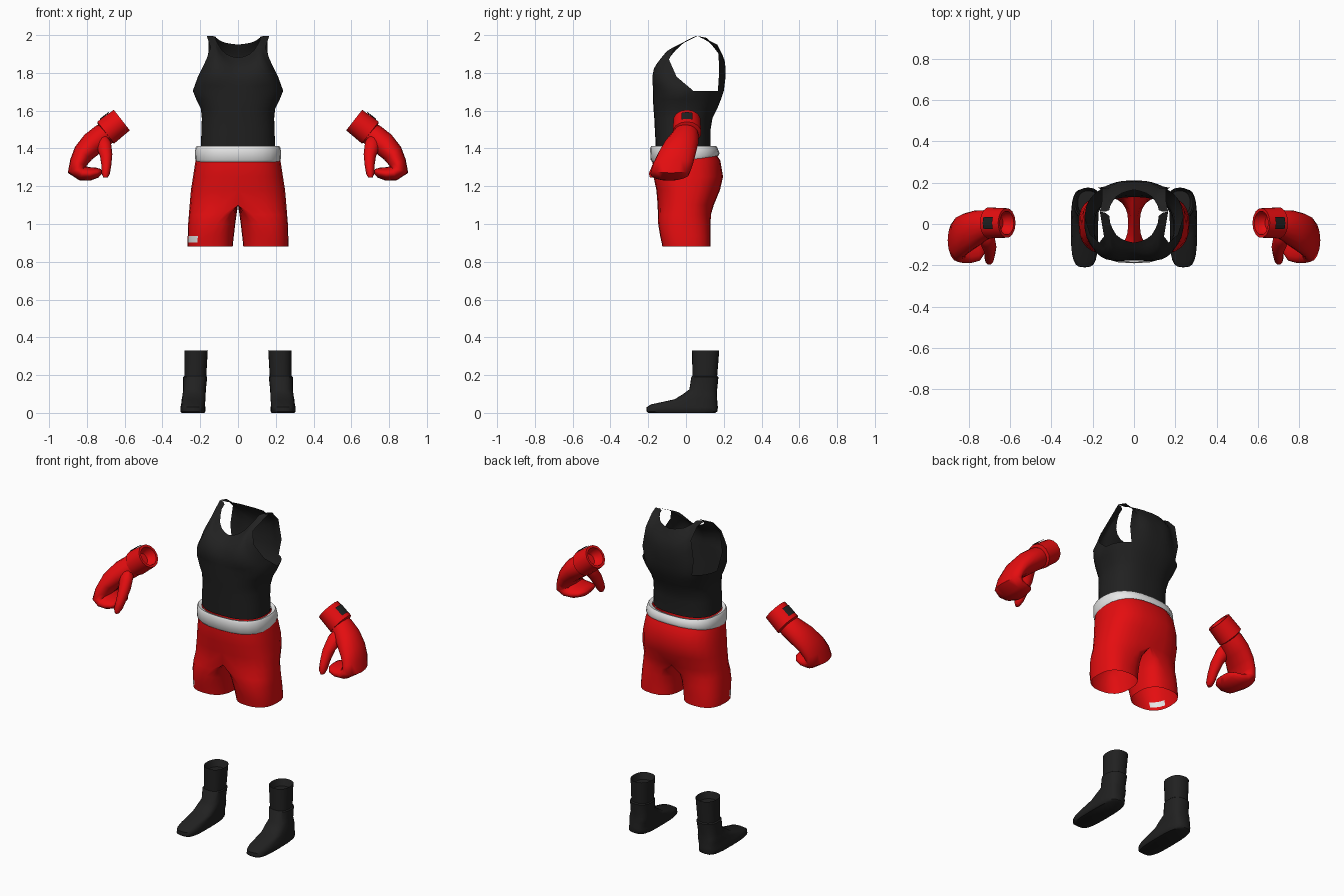
import bpy, bmesh, math
from mathutils import Vector as V

if "Cube" in bpy.data.objects:
    bpy.data.objects.remove(bpy.data.objects["Cube"])


def material(name, rgb):
    m = bpy.data.materials.new(name)
    m.diffuse_color = (*rgb, 1)
    m.use_nodes = True
    m.node_tree.nodes["Principled BSDF"].inputs["Base Color"].default_value = m.diffuse_color
    return m


BLACK = material("black cloth", (0.015, 0.015, 0.015))
RED = material("red satin", (0.78, 0.004, 0.005))
WHITE = material("white trim", (0.8, 0.8, 0.8))


def spow(v, e):
    return math.copysign(abs(v) ** e, v)


class Part:
    """Collects quads, then welds them into one smooth-shaded object."""

    def __init__(self, name, *mats):
        self.name, self.mats, self.bm = name, mats, bmesh.new()

    def face(self, pts, mat=0):
        f = self.bm.faces.new([self.bm.verts.new(p) for p in pts])
        f.material_index = mat

    def grid(self, rows, closed=False, flip=1, label=None):
        for r in range(len(rows) - 1):
            a, b = rows[r], rows[r + 1]
            n = len(a)
            for i in range(n if closed else n - 1):
                j = (i + 1) % n
                quad = [a[i], a[j], b[j], b[i]]
                self.face([V((p[0] * flip, p[1], p[2])) for p in quad],
                          1 if label and label(r, i) else 0)

    def cap(self, ring, flip=1):
        self.face([V((p[0] * flip, p[1], p[2])) for p in ring])

    def finish(self, angle=40):
        bm = self.bm
        bmesh.ops.remove_doubles(bm, verts=bm.verts, dist=0.0004)
        bmesh.ops.dissolve_degenerate(bm, edges=bm.edges, dist=0.0002)
        bmesh.ops.recalc_face_normals(bm, faces=bm.faces)
        me = bpy.data.meshes.new(self.name)
        bm.to_mesh(me)
        bm.free()
        for m in self.mats:
            me.materials.append(m)
        ob = bpy.data.objects.new(self.name, me)
        bpy.context.collection.objects.link(ob)
        bpy.ops.object.select_all(action='DESELECT')
        ob.select_set(True)
        bpy.context.view_layer.objects.active = ob
        bpy.ops.object.shade_smooth_by_angle(angle=math.radians(angle))


def half_ring(z, a, yf, yb, degs, e=0.8, sx=0.0):
    """Arc from the front (0 deg) around the outer side to the back (180 deg)."""
    yc, b = (yf + yb) / 2, (yb - yf) / 2
    return [V((sx + (a - sx) * spow(max(math.sin(math.radians(d)), 0), e),
               yc - b * spow(math.cos(math.radians(d)), e), z)) for d in degs]


def along(pts, t):
    """Point at parameter t on an evenly spaced polyline."""
    k = min(int(t * (len(pts) - 1)), len(pts) - 2)
    return V(pts[k]).lerp(V(pts[k + 1]), t * (len(pts) - 1) - k)


def patch(bottom, top, left, right, nv=8):
    """Surface spanning four boundary curves."""
    n, rows = len(bottom) - 1, []
    for r in range(nv + 1):
        v, row = r / nv, []
        for i in range(n + 1):
            u = i / n
            p = (bottom[i] * (1 - v) + along(top, u) * v
                 + along(left, v) * (1 - u) + along(right, v) * u
                 - (bottom[0] * (1 - u) * (1 - v) + bottom[n] * u * (1 - v)
                    + V(top[0]) * (1 - u) * v + V(top[-1]) * u * v))
            row.append(p)
        rows.append(row)
    return rows


# Tank top: lower tube, then front and back panels meeting at the straps
NQ = 8
degs = ([95 * i / NQ for i in range(NQ)] + [95 + 12 * i for i in range(4)]
        + [143 + 37 * i / NQ for i in range(NQ + 1)])
body = [half_ring(*r, degs) for r in (
    (1.41, .197, -.16, .13), (1.5, .194, -.165, .13), (1.56, .192, -.168, .14),
    (1.61, .197, -.172, .165), (1.66, .222, -.175, .185), (1.705, .24, -.176, .2))]
chest = body[-1]
front_edge, back_edge = chest[:NQ + 1], chest[NQ + 4:][::-1]
strap = (.165, .06, 1.995)
front = patch(front_edge,
              [(0, -.09, 1.88), (.05, -.08, 1.89), (.09, -.05, 1.925),
               (.115, 0, 1.97), (.12, .05, 1.995), strap],
              [front_edge[0], (0, -.172, 1.77), (0, -.145, 1.83), (0, -.09, 1.88)],
              [front_edge[-1], (.212, -.05, 1.78), (.168, -.09, 1.87),
               (.145, -.06, 1.935), strap])
back = patch(back_edge,
             [(0, .165, 1.95), (.05, .155, 1.955), (.09, .13, 1.967),
              (.115, .09, 1.985), (.12, .06, 1.995), strap],
             [back_edge[0], (0, .21, 1.78), (0, .205, 1.87), (0, .165, 1.95)],
             [back_edge[-1], (.175, .175, 1.8), (.155, .172, 1.92),
              (.155, .11, 1.985), strap])
tank = Part("tank_top", BLACK)
for s in (1, -1):
    for rows in (body, front, back):
        tank.grid(rows, flip=s)
tank.finish(60)

# Waistband, with its lower edge rising toward the back
arc = [15 * i for i in range(13)]
band_rows = [half_ring(*r, arc) for r in (
    (1.328, .222, -.178, .172), (1.34, .228, -.188, .178), (1.40, .226, -.19, .168),
    (1.412, .219, -.184, .16), (1.405, .2, -.165, .14))]
for row in band_rows[:2]:
    for p in row:
        p.z += .03 * max(0, p.y + .05) / .2
band = Part("waistband", WHITE)
for s in (1, -1):
    band.grid(band_rows, flip=s)
band.finish(50)

# Shorts: hips, then two open legs joined along the crotch line
hips = [half_ring(*r, arc) for r in (
    (1.385, .21, -.172, .15), (1.335, .225, -.177, .182), (1.25, .238, -.172, .196),
    (1.18, .249, -.157, .18), (1.10, .256, -.15, .147))]
legs = []
for z, sx, xi, xo, yf, yb in (
        (1.10, 0, 0, .256, -.15, .147), (1.05, .075, .008, .26, -.149, .132),
        (1.0, .115, .015, .264, -.147, .13), (.937, .14, .022, .266, -.137, .13),
        (.902, .143, .026, .268, -.129, .13), (.88, .145, .028, .267, -.125, .13)):
    outer = half_ring(z, xo, yf, yb, arc, .8, sx)
    inner = half_ring(z, xi, yf, yb, arc, .8, sx)[1:-1][::-1]
    legs.append(outer + inner)
shorts = Part("shorts", RED, WHITE)
for s in (1, -1):
    shorts.grid(hips, flip=s)
    # small white hem patch on one leg
    shorts.grid(legs, True, s, lambda r, i: s < 0 and r == 3 and 2 <= i <= 4)
shorts.finish(60)


def tube(path, n=14, axis=None):
    """Rings along a path of (x, y, z, in-plane radius, y radius)."""
    rings = []
    for k, (x, y, z, t, w) in enumerate(path):
        p, q = path[max(k - 1, 0)], path[min(k + 1, len(path) - 1)]
        d = V(axis) if axis else V((q[0] - p[0], 0, q[2] - p[2])).normalized()
        nrm = V((-d.z, 0, d.x))
        rings.append([V((x, y, z)) + nrm * t * math.cos(2 * math.pi * i / n)
                      + V((0, w, 0)) * math.sin(2 * math.pi * i / n) for i in range(n)])
    return rings


AX = V((.79, 0, -.613))
OPEN = V((.615, .005, 1.55))
cuff_path = []
for dist, r in ((.05, .035), (.03, .05), (0, .055), (0, .069), (.055, .071),
                (.108, .073), (.115, .058)):
    c = OPEN + AX * dist
    cuff_path.append((c.x, c.y, c.z, r, r * 1.05))
cuff_rings = tube(cuff_path, axis=AX)

# Curled mitten and thumb paths
mitt_rings = tube([
    (.68, 0, 1.495, .055, .06), (.715, -.005, 1.468, .064, .072),
    (.77, -.025, 1.425, .064, .09), (.818, -.048, 1.375, .056, .1),
    (.845, -.066, 1.325, .046, .105), (.852, -.078, 1.288, .052, .105),
    (.825, -.085, 1.268, .04, .104), (.785, -.09, 1.265, .036, .098),
    (.745, -.092, 1.272, .027, .085), (.722, -.092, 1.28, .012, .05)], 16)
thumb_rings = tube([
    (.735, -.04, 1.46, .04, .035), (.712, -.07, 1.42, .042, .042),
    (.698, -.11, 1.365, .033, .042), (.697, -.145, 1.31, .026, .036),
    (.7, -.168, 1.268, .022, .03), (.702, -.176, 1.246, .012, .016)], 10)

# Boots: stacked outlines (z, centre x, half width, front y, back y)
boot_rings = []
for z, cx, hw, yf, yb in (
        (.29, .222, .05, .045, .16), (.33, .222, .062, .032, .176),
        (.195, .226, .058, .034, .165), (.19, .227, .064, .028, .172),
        (.125, .23, .06, .018, .165), (.1, .232, .061, -.015, .163),
        (.072, .235, .063, -.06, .165), (.045, .238, .063, -.185, .167),
        (.03, .239, .066, -.208, .169), (.008, .239, .066, -.21, .166),
        (0, .238, .06, -.2, .155)):
    e = .85 if z > .11 else .6
    out = half_ring(z, cx + hw, yf, yb, arc, e, cx)
    boot_rings.append(out + half_ring(z, cx - hw, yf, yb, arc, e, cx)[1:-1][::-1])

for s, side in ((1, "left"), (-1, "right")):
    cuff = Part(side + "_glove_cuff", RED)
    cuff.grid(cuff_rings, True, s)
    cuff.cap(cuff_rings[0], s)
    cuff.cap(cuff_rings[-1], s)
    cuff.finish()

    glove = Part(side + "_glove", RED)
    for rings in (mitt_rings, thumb_rings):
        glove.grid(rings, True, s)
        glove.cap(rings[0], s)
        glove.cap(rings[-1], s)
    glove.finish(60)

    # dark patch wrapped over the top of the cuff
    patch_part = Part(side + "_cuff_patch", BLACK)
    up = V((.613, 0, .79))
    patch_rows = [[OPEN + AX * d + up * (.077 * math.cos(a)) + V((0, .08 * math.sin(a), 0))
                   for a in (-.38, -.19, 0, .19, .38)] for d in (.03, .088)]
    patch_part.grid(patch_rows, flip=s)
    patch_part.finish()

    boot = Part(side + "_boot", BLACK)
    boot.grid(boot_rings, True, s)
    boot.cap(boot_rings[0], s)
    boot.cap(boot_rings[-1], s)
    boot.finish(45)
